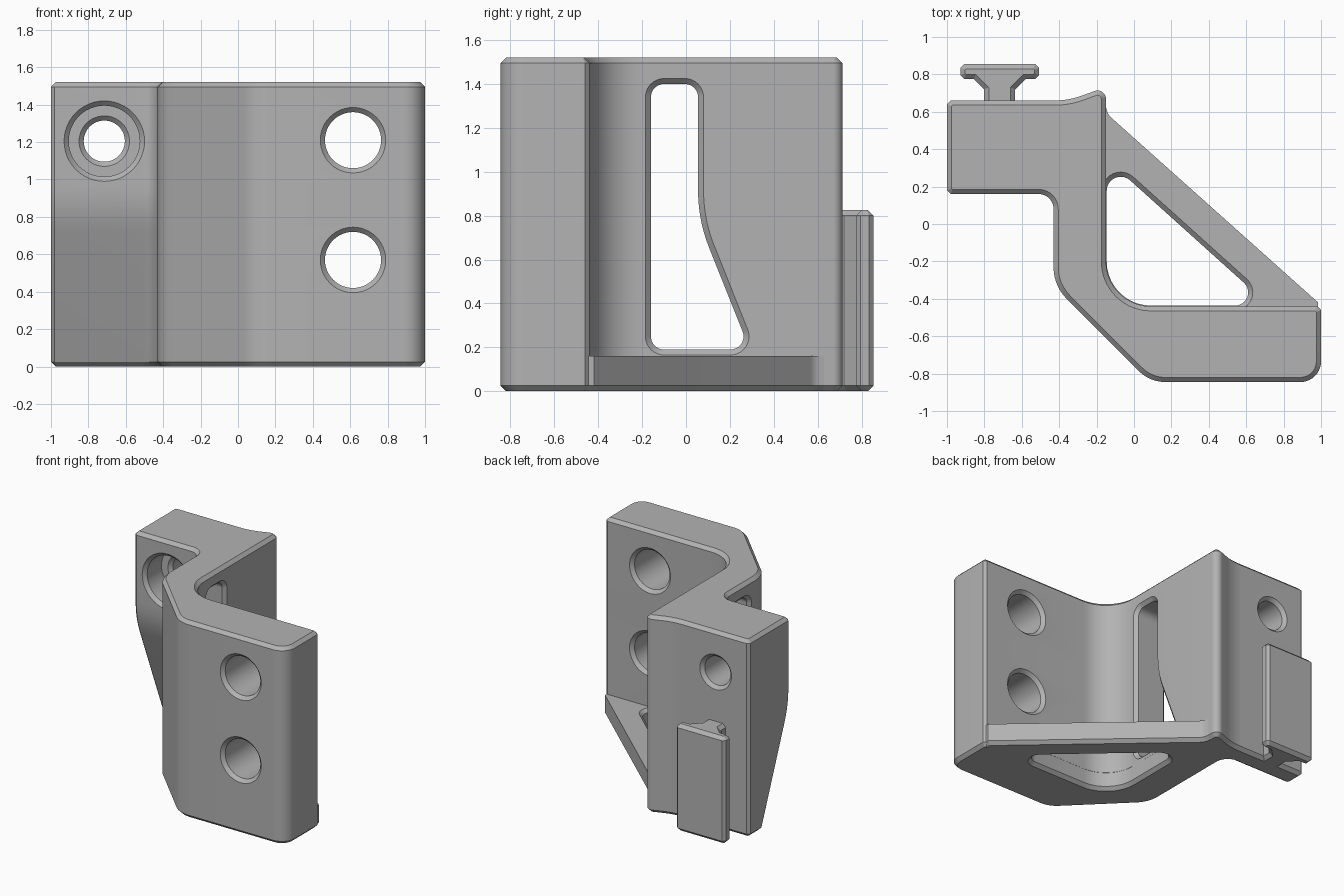
import bpy, bmesh, math
from mathutils import Vector, Matrix

if "Cube" in bpy.data.objects:
    bpy.data.objects.remove(bpy.data.objects["Cube"])

grey = bpy.data.materials.new("plain grey")
grey.use_nodes = True
COLOUR = (0.45, 0.45, 0.45, 1)
grey.diffuse_color = COLOUR
grey.node_tree.nodes["Principled BSDF"].inputs["Base Color"].default_value = COLOUR

CH = 0.025   # chamfer size
TOP = 1.52


def rounded(corners, steps=10):
    """Closed outline from (x, y[, radius]) corners with true arc fillets."""
    pts = []
    for i, c in enumerate(corners):
        p = Vector(c[:2])
        if len(c) == 2:
            pts.append(p)
            continue
        a = (Vector(corners[i - 1][:2]) - p).normalized()
        b = (Vector(corners[(i + 1) % len(corners)][:2]) - p).normalized()
        half, r = a.angle(b) / 2, c[2]
        centre = p + (a + b).normalized() * r / math.sin(half)
        v = p + a * r / math.tan(half) - centre
        w = p + b * r / math.tan(half) - centre
        sweep = math.atan2(v.x * w.y - v.y * w.x, v.dot(w))
        pts += [centre + Matrix.Rotation(sweep * k / steps, 2) @ v for k in range(steps + 1)]
    return pts


def grow(pts, d):
    """Offset a counter-clockwise outline outwards."""
    out = []
    for i, p in enumerate(pts):
        t = (pts[(i + 1) % len(pts)] - p).normalized() + (p - pts[i - 1]).normalized()
        t.normalize()
        out.append(p + Vector((t.y, -t.x)) * d)
    return out


def loft(name, rings, bevel_ends=()):
    """Skin closed rings, cap both ends, chamfer the chosen caps (0 first, 1 last)."""
    bm = bmesh.new()
    rows = [[bm.verts.new(p) for p in ring] for ring in rings]
    n = len(rows[0])
    for lo, hi in zip(rows, rows[1:]):
        for i in range(n):
            j = (i + 1) % n
            bm.faces.new((lo[i], lo[j], hi[j], hi[i]))
    caps = [bm.faces.new(rows[0][::-1]), bm.faces.new(rows[-1])]
    bmesh.ops.recalc_face_normals(bm, faces=bm.faces)
    edges = [e for k in bevel_ends for e in caps[k].edges]
    if edges:
        bmesh.ops.bevel(bm, geom=edges, offset=CH, segments=1, affect='EDGES', clamp_overlap=False)
    mesh = bpy.data.meshes.new(name)
    bm.to_mesh(mesh)
    bm.free()
    mesh.materials.append(grey)
    obj = bpy.data.objects.new(name, mesh)
    bpy.context.collection.objects.link(obj)
    return obj


def activate(obj):
    bpy.ops.object.select_all(action='DESELECT')
    obj.select_set(True)
    bpy.context.view_layer.objects.active = obj


def cut(obj, cutter):
    activate(obj)
    mod = obj.modifiers.new("cut", 'BOOLEAN')
    mod.operation, mod.solver, mod.object = 'DIFFERENCE', 'EXACT', cutter
    bpy.ops.object.modifier_apply(modifier=mod.name)
    bpy.data.objects.remove(cutter)


def at_z(pts, z):
    return [Vector((p.x, p.y, z)) for p in pts]


def through(outline, start, end, place):
    """Cutter with a chamfered mouth at both ends."""
    e = 0.006
    stations = [(start - e, CH + e), (start + CH, 0), (end - CH, 0), (end + e, CH + e)]
    return loft("cutter", [[place(p, s) for p in grow(outline, d)] for s, d in stations])


# Bracket body: constant outline whose wing front leans back towards the bottom
outline = rounded([
    (-1, 0.18), (-0.98, 0.16), (-0.43, 0.16, 0.08), (-0.43, -0.33, 0.24),
    (0.085, -0.845, 0.2), (1, -0.845, 0.11), (1, -0.46), (0.98, -0.44),
    (-0.15, -0.44, 0.24), (-0.15, 0.733, 0.045), (-0.35, 0.66, 0.45),
    (-0.98, 0.66), (-1, 0.64)])


def lean(z):
    start, end, slope = 0.97, 0.72, 0.4
    if z >= start:
        return 0
    if z >= end:
        return slope * (start - z) ** 2 / (2 * (start - end))
    return slope * ((start - end) / 2 + end - z)


def body_ring(z):
    return [Vector((p.x, p.y + (lean(z) if p.x < -0.42 and 0.07 < p.y < 0.19 else 0), z))
            for p in outline]


levels = [0] + [0.72 + 0.05 * k for k in range(6)] + [TOP]
body = loft("bracket_body", [body_ring(z) for z in levels], (0, 1))

# Slot through the web, following the leaning wing
slot = rounded([(-0.16, 0.19, 0.06), (0.291, 0.19, 0.06), (0.055, 0.78, 0.7),
                (0.055, 1.4, 0.06), (-0.16, 1.4, 0.06)])
cut(body, through(slot, -0.43, -0.15, lambda p, s: Vector((s, p.x, p.y))))


def circle(r, n=48):
    return [Vector((r * math.cos(2 * math.pi * k / n), r * math.sin(2 * math.pi * k / n)))
            for k in range(n)]


# Two bolt holes in the front plate
for z in (1.21, 0.57):
    cut(body, through(circle(0.15), -0.845, -0.44,
                      lambda p, s: Vector((0.615 + p.x, s, z + p.y))))

# Counterbored hole in the wing
stations = [(0.22, 0.155), (0.19, 0.185), (0.19, 0.36), (0.135, 0.36),
            (0.11, 0.385), (0.11, 0.635), (0.14, 0.665)]
cut(body, loft("cutter", [[Vector((-0.715 + p.x, y, 1.205 + p.y)) for p in circle(r)]
                          for r, y in stations]))

# Triangular gusset plate at the bottom, with a rounded opening
THICK = 0.16
plate = rounded([(-0.28, 0.62), (-0.28, -0.3), (0, -0.6), (0.985, -0.6), (0.985, -0.42),
                 (-0.14, 0.585, 0.08), (-0.155, 0.65)])
gusset = loft("gusset_plate", [at_z(plate, 0), at_z(plate, THICK)], (0,))
opening = rounded([(-0.146, -0.436, 0.236), (0.723, -0.436, 0.07), (-0.146, 0.346, 0.075)])
cut(gusset, through(opening, 0, THICK, lambda p, s: Vector((p.x, p.y, s))))

# T-shaped mounting key on the back of the wing
half = [(0.083, 0.6), (0.083, 0.72), (0.138, 0.775), (0.19, 0.775),
        (0.21, 0.795), (0.21, 0.835), (0.19, 0.855)]
key = [Vector((-0.718 + x, y)) for x, y in half]
key += [Vector((-0.718 - x, y)) for x, y in reversed(half)]
mount = loft("mounting_key", [at_z(key, 0), at_z(key, 0.825)], (0, 1))

for obj in (body, gusset, mount):
    activate(obj)
    bpy.ops.object.shade_smooth_by_angle(angle=math.radians(20))
